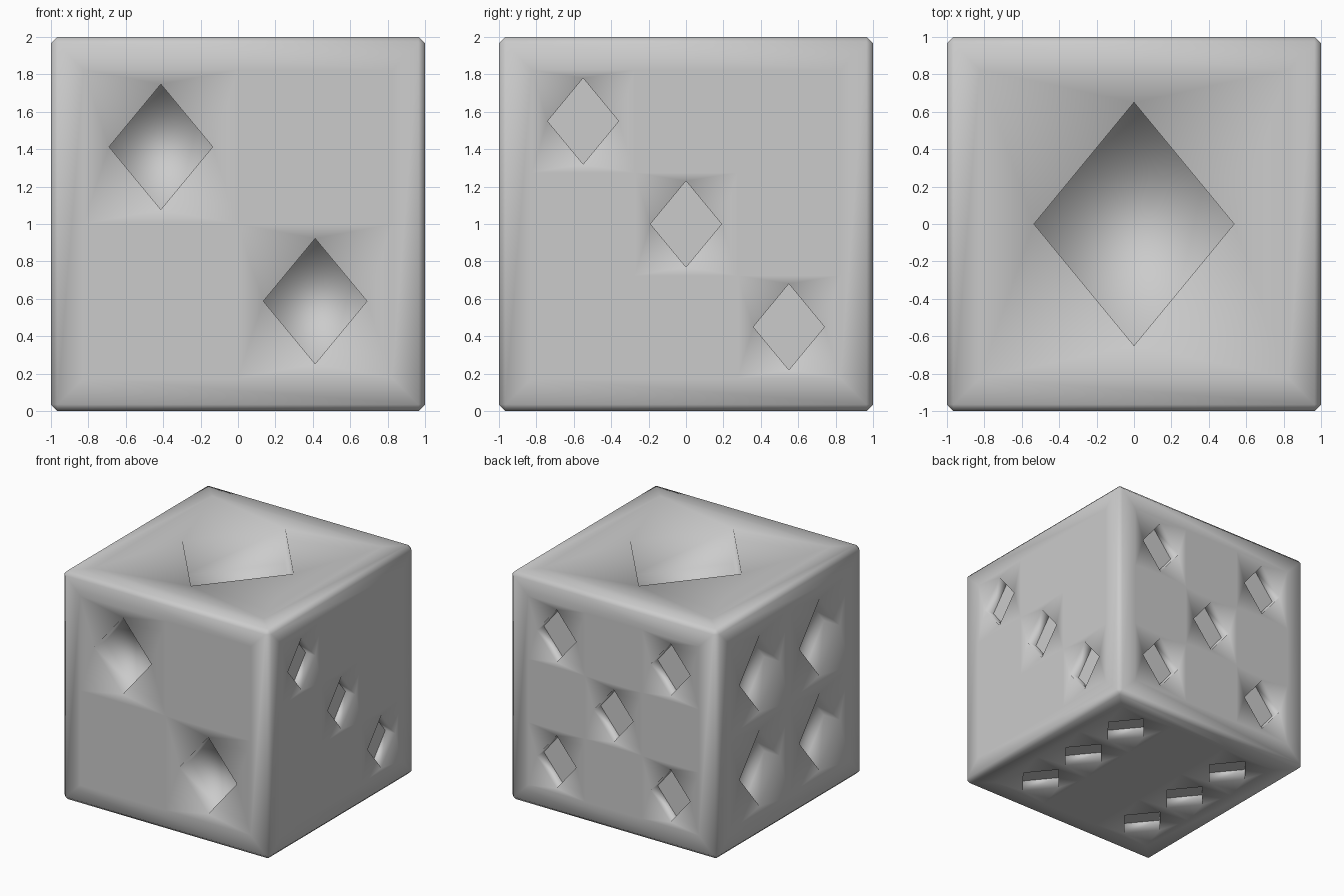
import bpy, bmesh
from mathutils import Vector

if "Cube" in bpy.data.objects:
    bpy.data.objects.remove(bpy.data.objects["Cube"])

E = 0.965   # flat face half size, inside the edge chamfer
G = 0.825   # half size of the pip grid
# pip half width, half height and depth by grid division
SIZES = {1: (0.535, 0.65, 0.30), 2: (0.277, 0.335, 0.15), 3: (0.19, 0.23, 0.095)}
X, Y, Z = Vector((1, 0, 0)), Vector((0, 1, 0)), Vector((0, 0, 1))

# chamfered cube with its six large faces removed
bm = bmesh.new()
bmesh.ops.create_cube(bm, size=2)
bmesh.ops.bevel(bm, geom=bm.edges[:], offset=1 - E, segments=1,
                profile=0.5, affect='EDGES')
bmesh.ops.delete(bm, geom=[f for f in bm.faces if f.calc_area() > 3],
                 context='FACES_ONLY')
for f in bm.faces:
    f.smooth = True


def panel(u, v, n, pips):
    """One side of the die: border, plain cells and diamond recesses."""
    normal = u.cross(v)
    w, h, depth = SIZES[n]

    def face(pts, smooth=True):
        vs = [bm.verts.new(normal * (1 - p[2]) + u * p[0] + v * p[1]) for p in pts]
        bm.faces.new(vs).smooth = smooth

    # border strips
    m = max(n, 2)
    for k in range(4):
        pts = [(-E, -E), (E, -E)] + [(G - 2 * G * i / m, -G) for i in range(m + 1)]
        for _ in range(k):
            pts = [(-b, a) for a, b in pts]
        face([(a, b, 0) for a, b in pts])

    # grid cells
    s = G / n
    for i in range(n):
        for j in range(n):
            cx, cy = -G + (2 * i + 1) * s, -G + (2 * j + 1) * s

            def ring(offsets, d=0):
                return [(cx + a, cy + b, d) for a, b in offsets]

            c = ring([(-s, -s), (s, -s), (s, s), (-s, s)])
            if (i, j) not in pips:
                face(c)
                continue
            mid = ring([(0, -s), (s, 0), (0, s), (-s, 0)])
            diamond = [(0, -h), (w, 0), (0, h), (-w, 0)]
            rim, floor = ring(diamond), ring(diamond, depth)
            for k in range(4):
                q = (k + 1) % 4
                if n == 1:
                    face([mid[k], c[q], mid[q], rim[q], rim[k]])
                else:
                    face([c[k], c[q], rim[k]])
                    face([c[q], rim[q], rim[k]])
                face([rim[k], rim[q], floor[q], floor[k]])
            face(floor, smooth=(n < 3))


# six numbered sides
panel(X, Y, 1, {(0, 0)})                                          # top
panel(X, Z, 2, {(0, 1), (1, 0)})                                  # front
panel(Y, Z, 3, {(0, 2), (1, 1), (2, 0)})                          # right
panel(-Y, Z, 2, {(0, 0), (0, 1), (1, 0), (1, 1)})                 # left
panel(-X, Z, 3, {(0, 0), (0, 2), (1, 1), (2, 0), (2, 2)})         # back
panel(-X, Y, 3, {(i, j) for i in (0, 2) for j in range(3)})       # bottom

# weld and finish
bmesh.ops.remove_doubles(bm, verts=bm.verts[:], dist=0.0005)
bmesh.ops.recalc_face_normals(bm, faces=bm.faces[:])
bmesh.ops.translate(bm, verts=bm.verts[:], vec=(0, 0, 1))
mesh = bpy.data.meshes.new("die")
bm.to_mesh(mesh)
bm.free()
die = bpy.data.objects.new("die", mesh)
bpy.context.collection.objects.link(die)
